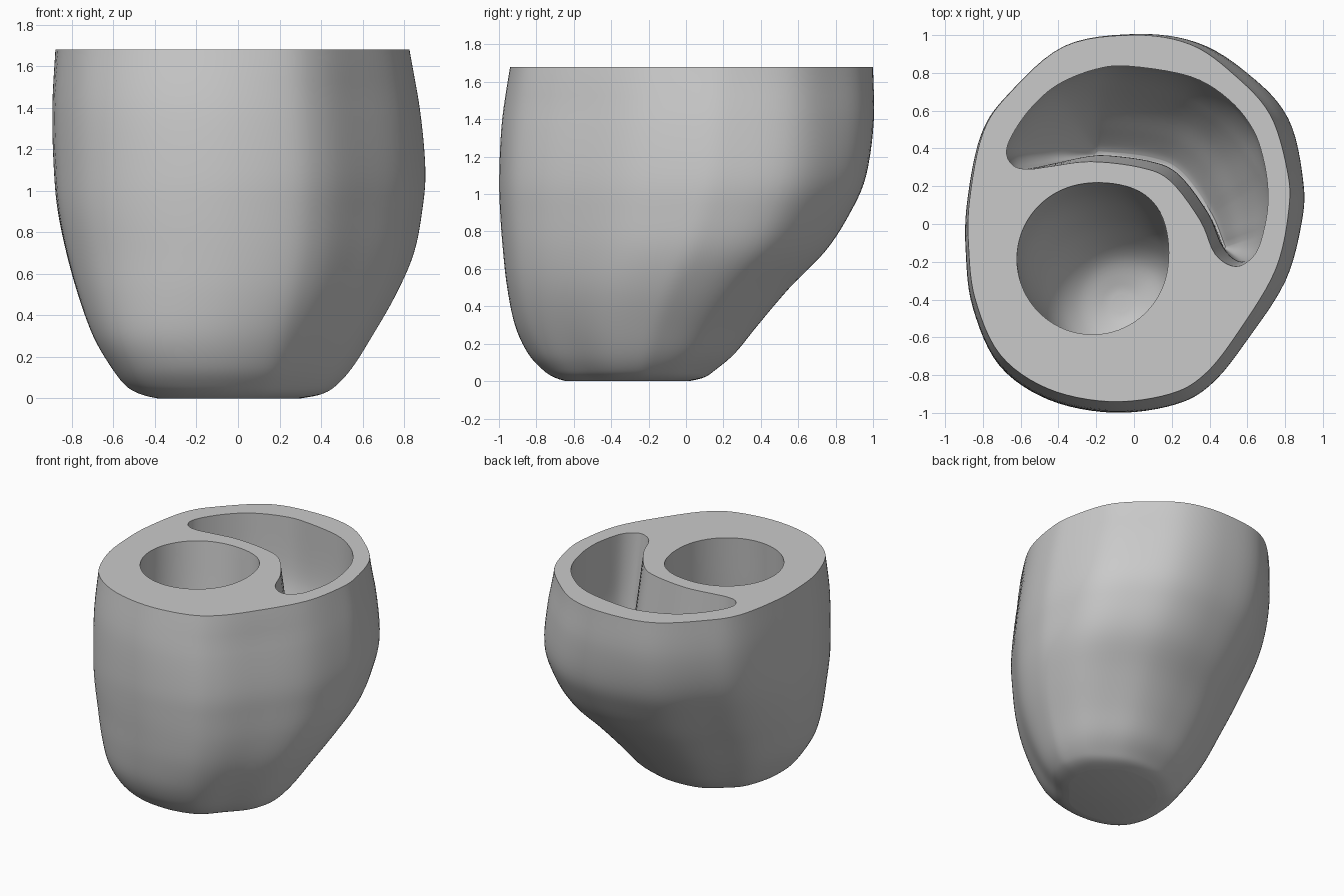
import bpy
import bmesh
from math import cos, sin, pi, radians, exp
from mathutils import Vector

if "Cube" in bpy.data.objects:
    bpy.data.objects.remove(bpy.data.objects["Cube"], do_unlink=True)

RIM_HEIGHT = 1.68

# Rim outline, anticlockwise seen from above
RIM = [(0, 1), (-.37, .94), (-.66, .69), (-.8, .48), (-.87, .13), (-.875, -.13),
       (-.84, -.4), (-.71, -.69), (-.46, -.87), (-.13, -.94), (.19, -.9),
       (.38, -.79), (.56, -.56), (.75, -.24), (.82, .08), (.81, .29),
       (.72, .58), (.53, .79), (.3, .95)]

# Body levels: height, then left, right, front and back limits
LEVELS = [(RIM_HEIGHT, -.875, .82, -.94, 1), (1.4, -.89, .865, -.985, 1),
          (1.1, -.885, .88, -1, .95), (.9, -.87, .862, -.995, .865),
          (.7, -.83, .825, -.98, .74), (.5, -.77, .745, -.955, .55),
          (.3, -.69, .64, -.91, .385), (.15, -.6, .55, -.84, .265),
          (.06, -.53, .47, -.76, .16), (.02, -.46, .4, -.7, .1),
          (0, -.38, .3, -.64, .02)]

# Swellings and dents in the body: direction in degrees, height, amount
BULGES = [(45, 1.05, .055), (45, .6, .05), (135, .7, -.08), (-45, 1.42, -.02),
          (-45, .7, -.02), (-45, .05, -.09), (135, .05, -.05), (-135, .1, .06)]

# Curved cavity outline
CRESCENT = [(-.02, .835), (-.2, .82), (-.4, .74), (-.54, .62), (-.64, .48),
            (-.675, .38), (-.64, .31), (-.56, .29), (-.44, .305), (-.23, .33),
            (.03, .3), (.19, .23), (.35, .02), (.43, -.16), (.54, -.225),
            (.64, -.16), (.69, -.02), (.71, .14), (.69, .32), (.63, .5),
            (.5, .66), (.3, .78)]

# Curved cavity: height and remaining width from the dividing wall
CRESCENT_DEPTH = [(RIM_HEIGHT, 1), (1.3, 1), (1.1, .94), (.9, .79),
                  (.7, .55), (.55, .29), (.46, .12), (.43, .04)]

# Round cavity: height, centre and radius, leaning forward as it deepens
ROUND_DEPTH = [(RIM_HEIGHT, -.22, -.185, .4), (1, -.19, -.25, .4),
               (.6, -.13, -.35, .38), (.4, -.09, -.41, .33),
               (.28, -.07, -.42, .23), (.23, -.07, -.42, .1),
               (.22, -.07, -.42, .03)]


def smooth(points, steps, closed):
    """Points along a smooth curve through the given points."""
    pts = [Vector(p) for p in points]
    last = len(pts) - 1

    def at(i):
        return pts[i % len(pts)] if closed else pts[max(0, min(last, i))]

    out = []
    for i in range(len(pts) if closed else last):
        a, b, c, d = (at(i + k) for k in (-1, 0, 1, 2))
        for s in range(steps):
            t = s / steps
            out.append(b + (c - a) * t / 2
                       + (a * 2 - b * 5 + c * 4 - d) * t ** 2 / 2
                       + (b * 3 - a - c * 3 + d) * t ** 3 / 2)
    if not closed:
        out.append(pts[-1])
    return out


def loft(bm, rings):
    """Skin the rings, close the last one, and return the open edge loop."""
    loops = [[bm.verts.new(p) for p in ring] for ring in rings]
    n = len(loops[0])
    for upper, lower in zip(loops, loops[1:]):
        for i in range(n):
            j = (i + 1) % n
            bm.faces.new((upper[i], upper[j], lower[j], lower[i]))
    bm.faces.new(loops[-1])
    return [bm.edges.get((loops[0][i], loops[0][(i + 1) % n])) for i in range(n)]


def swell(u, z):
    """Local widening of the body in direction u at height z."""
    total = 1
    for degrees, height, amount in BULGES:
        aim = Vector((cos(radians(degrees)), sin(radians(degrees))))
        fade = min(1, (RIM_HEIGHT - z) * 5)
        total += fade * amount * exp(-(u.angle(aim) / .6) ** 2
                                     - ((z - height) / .35) ** 2)
    return total


def body_rings():
    _, x0, x1, y0, y1 = LEVELS[0]
    unit = [Vector(((2 * p.x - x0 - x1) / (x1 - x0),
                    (2 * p.y - y0 - y1) / (y1 - y0))) for p in smooth(RIM, 6, True)]
    rings = []
    for z, x0, x1, y0, y1 in smooth(LEVELS, 5, False):
        ring = []
        for u in unit:
            q = u * swell(u, z)
            ring.append(((x0 + x1 + q.x * (x1 - x0)) / 2,
                         (y0 + y1 + q.y * (y1 - y0)) / 2, max(z, 0)))
        rings.append(ring)
    return rings


def crescent_rings():
    # The far side closes in on the dividing wall, which thickens with depth
    outline = smooth(CRESCENT, 5, True)
    wall = smooth(CRESCENT[9:14], 12, False)
    targets = [min(wall, key=lambda w: (w - p).length) for p in outline]
    rings = []
    for z, width in smooth(CRESCENT_DEPTH, 5, False):
        draft = Vector((.045, .035)) * min(1, (RIM_HEIGHT - z) / .45)
        ring = []
        for p, t in zip(outline, targets):
            near = max(0, 1 - (p - t).length * width / .4)
            ring.append((*(t.lerp(p, width) + draft * near), z))
        rings.append(ring)
    return rings


def round_rings():
    # The opening reaches a little further towards the back left
    shape = []
    for i in range(72):
        a = 2 * pi * i / 72 - pi / 2
        reach = 1 + .1 * exp(-((a - pi / 4) / .5) ** 2)
        shape.append(Vector((cos(a), sin(a))) * reach)
    return [[(x + r * s.x, y + r * s.y, z) for s in shape]
            for z, x, y, r in smooth(ROUND_DEPTH, 5, False)]


# Outer body and the two hollows
bm = bmesh.new()
rim_edges = []
for rings in (body_rings(), crescent_rings(), round_rings()):
    rim_edges += loft(bm, rings)

# Flat top around both openings
bmesh.ops.triangle_fill(bm, edges=rim_edges, use_beauty=True, normal=(0, 0, 1))
bmesh.ops.recalc_face_normals(bm, faces=bm.faces)

mesh = bpy.data.meshes.new("two_cavity_pot")
bm.to_mesh(mesh)
bm.free()
pot = bpy.data.objects.new("two_cavity_pot", mesh)
bpy.context.collection.objects.link(pot)

# Plain grey finish
grey = bpy.data.materials.new("plain_grey")
grey.use_nodes = True
colour = (.59, .59, .59, 1)
grey.diffuse_color = colour
grey.node_tree.nodes["Principled BSDF"].inputs["Base Color"].default_value = colour
mesh.materials.append(grey)

# Smooth sides with a crisp rim
bpy.ops.object.select_all(action="DESELECT")
pot.select_set(True)
bpy.context.view_layer.objects.active = pot
bpy.ops.object.shade_smooth_by_angle(angle=radians(40))
